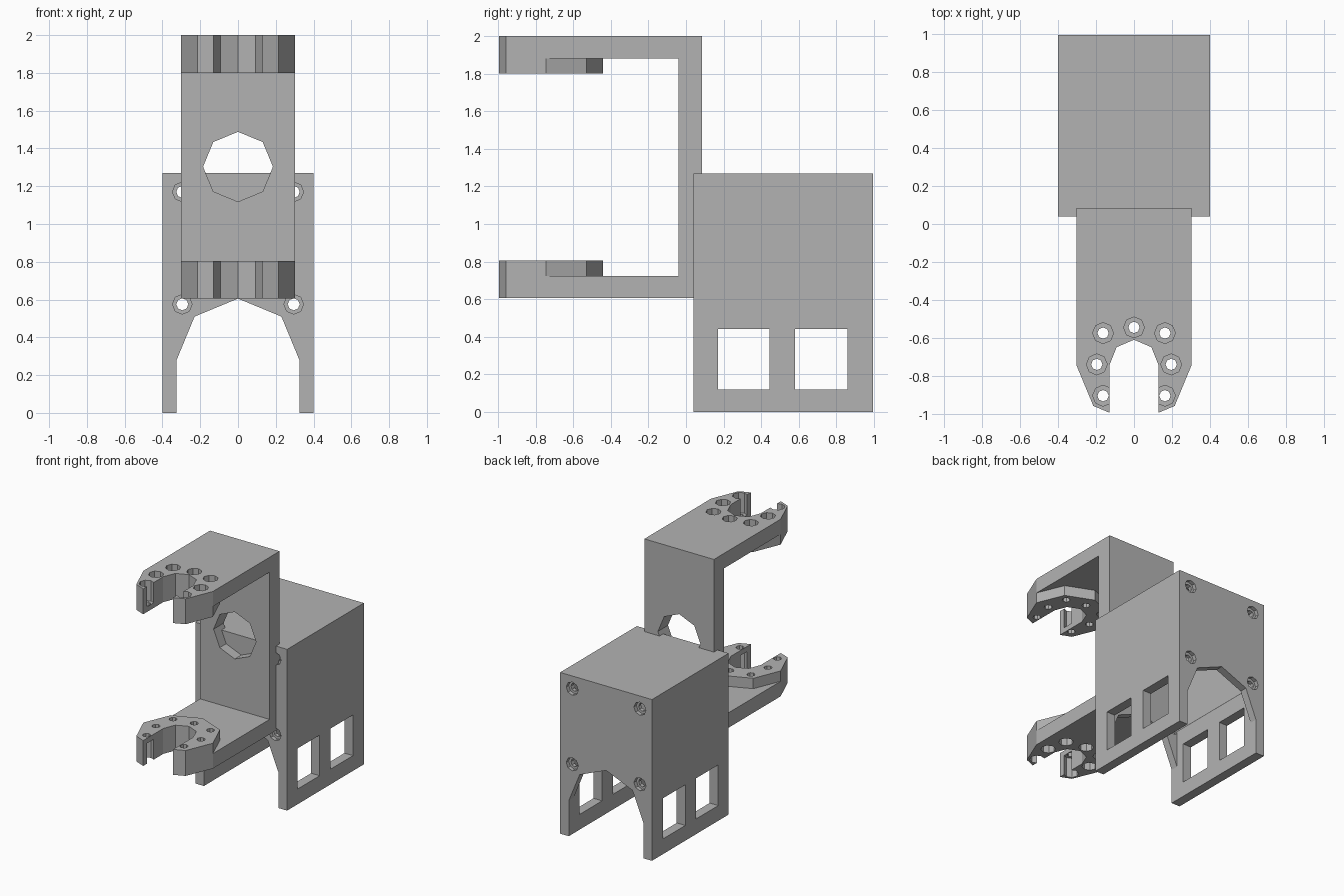
import bpy, bmesh, math
from mathutils import Vector

cube = bpy.data.objects.get("Cube")
if cube:
    bpy.data.objects.remove(cube, do_unlink=True)

grey = bpy.data.materials.new("plain_grey")
grey.use_nodes = True
grey.diffuse_color = (0.45, 0.45, 0.45, 1)
grey.node_tree.nodes["Principled BSDF"].inputs["Base Color"].default_value = grey.diffuse_color


def prism(name, outline, lo, hi, axis):
    """Extrude a 2D outline between lo and hi along the given axis."""
    place = {"x": lambda a, b, h: (h, a, b),
             "y": lambda a, b, h: (a, h, b),
             "z": lambda a, b, h: (a, b, h)}[axis]
    lo, hi = min(lo, hi), max(lo, hi)
    bm = bmesh.new()
    face = bm.faces.new([bm.verts.new(place(a, b, lo)) for a, b in outline])
    ext = bmesh.ops.extrude_face_region(bm, geom=[face])
    moved = [v for v in ext["geom"] if isinstance(v, bmesh.types.BMVert)]
    bmesh.ops.translate(bm, verts=moved, vec=Vector(place(0, 0, hi - lo)))
    bmesh.ops.recalc_face_normals(bm, faces=bm.faces)
    mesh = bpy.data.meshes.new(name)
    bm.to_mesh(mesh)
    bm.free()
    mesh.materials.append(grey)
    obj = bpy.data.objects.new(name, mesh)
    bpy.context.collection.objects.link(obj)
    return obj


def rect(a0, a1, b0, b1):
    return [(a0, b0), (a1, b0), (a1, b1), (a0, b1)]


def octagon(a, b, r):
    return [(a + r * math.cos(k * math.pi / 4), b + r * math.sin(k * math.pi / 4))
            for k in range(8)]


def combine(target, parts, operation):
    """Apply boolean operations and remove the helper solids."""
    for part in parts:
        part.hide_render = True
        mod = target.modifiers.new("combine", "BOOLEAN")
        mod.operation, mod.solver, mod.object = operation, "EXACT", part
    graph = bpy.context.evaluated_depsgraph_get()
    mesh = bpy.data.meshes.new_from_object(target.evaluated_get(graph))
    target.modifiers.clear()
    target.data = mesh
    for part in parts:
        bpy.data.objects.remove(part, do_unlink=True)


# Housing: open-bottomed shell
W, FRONT, BACK, TOP = 0.4, 0.04, 0.995, 1.27
SIDE, WALL = 0.075, 0.06
housing = prism("housing", rect(FRONT, BACK, 0, TOP), -W, W, "x")
cavity = prism("cavity", rect(FRONT + WALL, BACK - WALL, -0.1, TOP - SIDE),
               SIDE - W, W - SIDE, "x")
combine(housing, [cavity], "DIFFERENCE")

# Arch through front and back walls
R = W - SIDE
arch = [(-R, -0.1), (R, -0.1)] + [
    (R * math.cos(k * math.pi / 4), 0.28 + R * math.sin(k * math.pi / 4)) for k in range(5)]
cuts = [prism("arch_cut", arch, -0.2, 1.2, "y")]

# Side windows
for y0, y1 in ((0.17, 0.445), (0.58, 0.86)):
    cuts.append(prism("window_cut", rect(y0, y1, 0.12, 0.44), -0.6, 0.6, "x"))

# Counterbored screw holes at the four corners
for x in (-0.295, 0.295):
    for z in (0.575, 1.17):
        cuts.append(prism("screw_cut", octagon(x, z, 0.032), -0.2, 1.2, "y"))
        cuts.append(prism("bore_cut", octagon(x, z, 0.052), -0.1, FRONT + 0.03, "y"))
        cuts.append(prism("bore_cut", octagon(x, z, 0.052), BACK - 0.03, 1.1, "y"))
combine(housing, cuts, "DIFFERENCE")

# Bracket: upright plate with two claw arms
B, LOW, HIGH, CY = 0.303, 0.605, 2.0, -0.745
bracket = prism("claw_bracket", rect(-0.04, 0.085, LOW, HIGH), -B, B, "x")
parts, cuts = [], []
for outer, s in ((HIGH, -1), (LOW, 1)):
    parts.append(prism("arm", rect(-B, B, CY, 0.0), outer, outer + s * 0.118, "z"))
    parts.append(prism("claw_pad", octagon(0, CY, B), outer, outer + s * 0.2, "z"))
combine(bracket, parts, "UNION")

# Claw mouth, and the round opening in the plate
slot = [(-0.13, -1.2), (0.13, -1.2)] + [
    (0.13 * math.cos(a), CY + 0.135 * math.sin(a)) for a in
    [k * math.pi / 4 for k in range(5)]]
cuts.append(prism("mouth_cut", slot, 0.3, 2.3, "z"))
cuts.append(prism("plate_hole_cut", octagon(0, 1.303, 0.185), -0.3, 0.3, "y"))

# Ring of counterbored holes in both claws
holes = [(0, -0.545)] + [(s * x, y) for s in (-1, 1)
                         for x, y in ((0.163, -0.575), (0.196, -0.74), (0.163, -0.905))]
for x, y in holes:
    cuts.append(prism("pin_cut", octagon(x, y, 0.03), 0.3, 2.3, "z"))
    for outer, s in ((HIGH, -1), (LOW, 1)):
        cuts.append(prism("pin_bore_cut", octagon(x, y, 0.055),
                          outer - s * 0.1, outer + s * 0.16, "z"))
combine(bracket, cuts, "DIFFERENCE")
